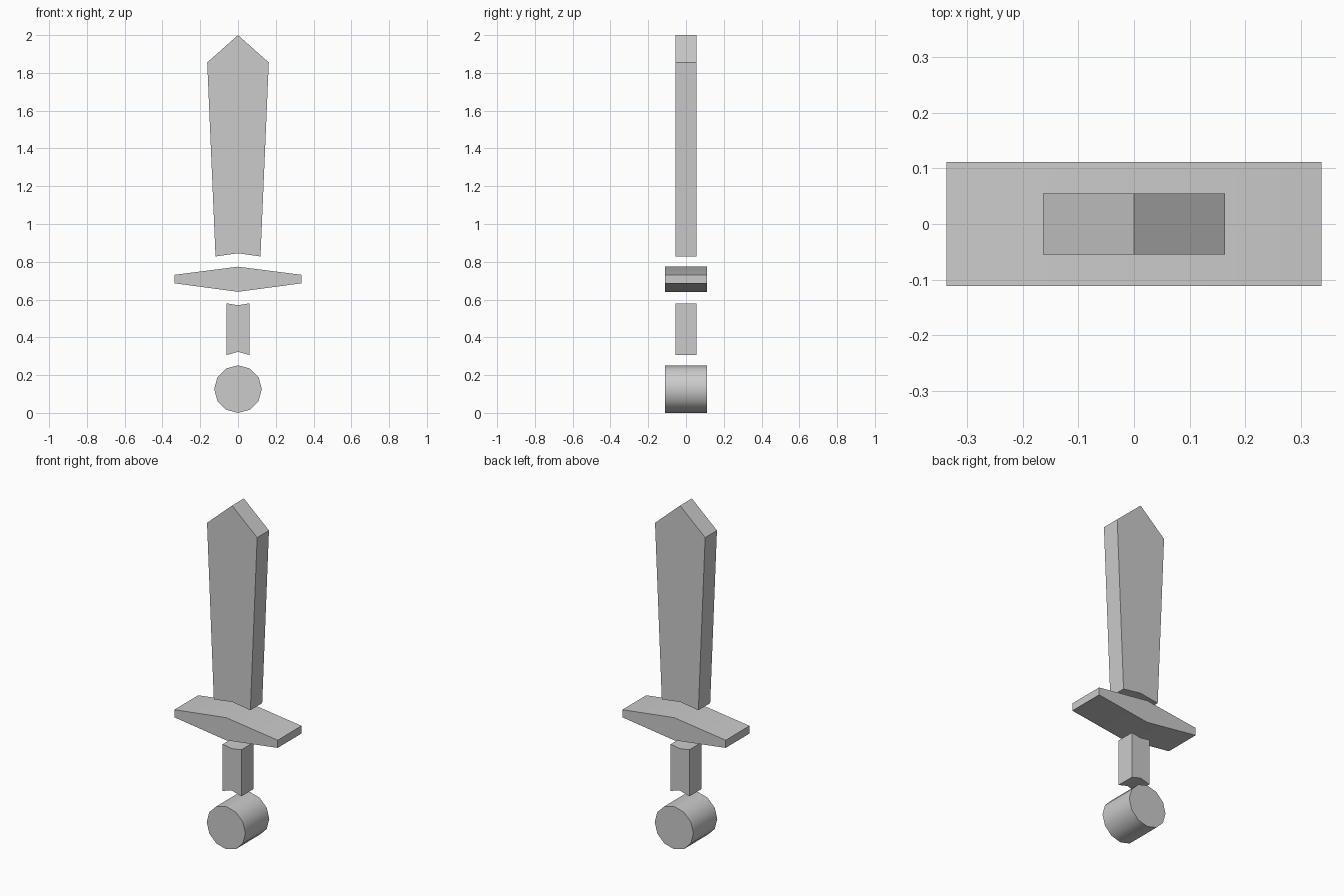
import bpy, bmesh, math

if "Cube" in bpy.data.objects:
    bpy.data.objects.remove(bpy.data.objects["Cube"])


def extrude_profile(name, points, half_depth):
    """Extrude an (x, z) outline symmetrically along y."""
    bm = bmesh.new()
    face = bm.faces.new([bm.verts.new((x, -half_depth, z)) for x, z in points])
    moved = bmesh.ops.extrude_face_region(bm, geom=[face], use_keep_orig=True)["geom"]
    verts = [g for g in moved if isinstance(g, bmesh.types.BMVert)]
    bmesh.ops.translate(bm, verts=verts, vec=(0, 2 * half_depth, 0))
    bmesh.ops.recalc_face_normals(bm, faces=bm.faces)
    mesh = bpy.data.meshes.new(name)
    bm.to_mesh(mesh)
    bm.free()
    obj = bpy.data.objects.new(name, mesh)
    bpy.context.collection.objects.link(obj)
    bpy.ops.object.select_all(action='DESELECT')
    obj.select_set(True)
    bpy.context.view_layer.objects.active = obj
    bpy.ops.object.shade_smooth_by_angle(angle=math.radians(35))
    return obj


def mirrored(right_half):
    """Complete a right-hand outline whose first and last points lie on x = 0."""
    return right_half + [(-x, z) for x, z in reversed(right_half[1:-1])]


# Blade: widens to a pointed tip, notched underneath
extrude_profile("blade", mirrored([(0, 2.0), (0.163, 1.855), (0.119, 0.828), (0, 0.845)]), 0.055)

# Crossguard: flattened diamond with blunt ends
extrude_profile("crossguard", mirrored([(0, 0.774), (0.336, 0.731), (0.336, 0.686), (0, 0.641)]), 0.111)

# Grip: notched at both ends
extrude_profile("grip", mirrored([(0, 0.57), (0.061, 0.58), (0.061, 0.306), (0, 0.323)]), 0.055)

# Pommel: twelve-sided disc
R = 0.126
circle = [(R * math.cos(math.tau * i / 12), R + R * math.sin(math.tau * i / 12)) for i in range(12)]
extrude_profile("pommel", circle, 0.111)
